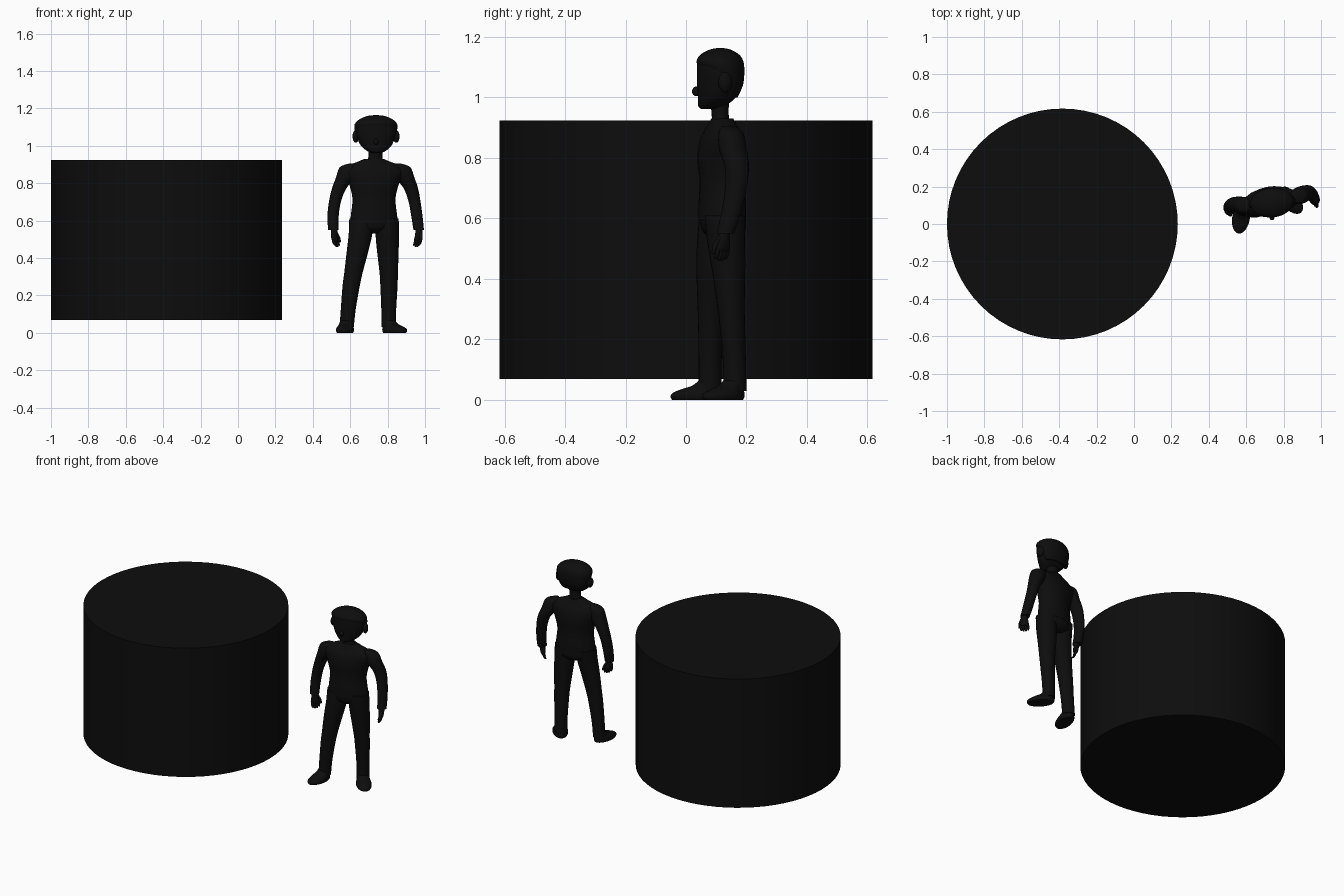
import bpy
import bmesh
from math import sin, cos, pi, radians
from mathutils import Matrix, Vector

default_cube = bpy.data.objects.get("Cube")
if default_cube:
    bpy.data.objects.remove(default_cube, do_unlink=True)

# One near-black colour throughout
black = bpy.data.materials.new("near_black")
black.use_nodes = True
colour = (.004, .004, .004, 1)
black.diffuse_color = colour
black.node_tree.nodes["Principled BSDF"].inputs["Base Color"].default_value = colour


def finish(name, bm, angle=50):
    """Turn a bmesh into a smooth shaded object."""
    bmesh.ops.recalc_face_normals(bm, faces=bm.faces)
    mesh = bpy.data.meshes.new(name)
    bm.to_mesh(mesh)
    bm.free()
    mesh.materials.append(black)
    obj = bpy.data.objects.new(name, mesh)
    bpy.context.collection.objects.link(obj)
    bpy.ops.object.select_all(action="DESELECT")
    obj.select_set(True)
    bpy.context.view_layer.objects.active = obj
    bpy.ops.object.shade_smooth_by_angle(angle=radians(angle))
    return obj


def refine(rings, steps):
    """Pass a smooth curve through the ring values."""
    rows = [Vector(ring) for ring in rings]
    result = []
    for i in range(len(rows) - 1):
        before = rows[max(i - 1, 0)]
        start, end = rows[i], rows[i + 1]
        after = rows[min(i + 2, len(rows) - 1)]
        for step in range(steps):
            t = step / steps
            leave, arrive = (end - before) / 2, (after - start) / 2
            offset = end - start
            result.append(start + leave * t
                          + (3 * offset - 2 * leave - arrive) * t * t
                          + (leave + arrive - 2 * offset) * t ** 3)
    return result + [rows[-1]]


def loft(name, rings, place=(0, 0, 0), yaw=0, sides=24, steps=4):
    """Skin elliptical level rings given as x, y, z, half width, half depth."""
    bm = bmesh.new()
    loops = []
    for x, y, z, wide, deep in refine(rings, steps):
        wide, deep = max(wide, .001), max(deep, .001)
        loops.append([bm.verts.new((x + wide * cos(2 * pi * k / sides),
                                    y + deep * sin(2 * pi * k / sides), z))
                      for k in range(sides)])
    for low, high in zip(loops, loops[1:]):
        for k in range(sides):
            n = (k + 1) % sides
            bm.faces.new((low[k], low[n], high[n], high[k]))
    bm.faces.new(loops[0])
    bm.faces.new(loops[-1])
    turn = Matrix.Translation(place) @ Matrix.Rotation(radians(yaw), 4, "Z")
    bmesh.ops.transform(bm, matrix=turn, verts=bm.verts)
    return finish(name, bm)


def ellipsoid(name, centre, size, yaw=0):
    bm = bmesh.new()
    bmesh.ops.create_uvsphere(bm, u_segments=20, v_segments=12, radius=1)
    shape = (Matrix.Translation(centre) @ Matrix.Rotation(radians(yaw), 4, "Z")
             @ Matrix.Diagonal((*size, 1)))
    bmesh.ops.transform(bm, matrix=shape, verts=bm.verts)
    return finish(name, bm)


def limb(name, path, radii):
    return loft(name, [(*point, *size) for point, size in zip(path, radii)])


# Large drum
bm = bmesh.new()
bmesh.ops.create_cone(bm, cap_ends=True, segments=64, radius1=.617, radius2=.617,
                      depth=.855, matrix=Matrix.Translation((-.383, 0, .497)))
finish("drum", bm)

# Jacket body, hem lip and pelvis, turned a little at the waist
body = (.727, .12, 0)
loft("jacket_body", [
    (0, 0, .595, .13, .077), (0, 0, .64, .124, .077), (0, 0, .72, .117, .074),
    (0, 0, .8, .137, .08), (0, 0, .86, .165, .07), (0, 0, .89, .15, .055),
    (0, 0, .91, .1, .045), (0, 0, .93, .05, .036)], body, 10)
loft("pelvis", [(0, .01, .53, .03, .04), (0, .005, .56, .11, .07),
                (0, 0, .61, .122, .074)], body, 10)

# Neck
loft("neck", [(.732, .117, .9, .05, .034), (.735, .113, .945, .037, .028),
              (.738, .11, 1, .042, .034)])

# Head, hair cap, ears and nose
head = (.738, .11, 0)
loft("head", [
    (0, -.03, .962, .025, .03), (0, -.025, .972, .05, .045),
    (0, -.008, 1, .082, .063), (0, 0, 1.04, .1, .074),
    (0, .004, 1.08, .11, .078), (0, .001, 1.12, .103, .073),
    (0, 0, 1.145, .075, .056), (0, 0, 1.158, .02, .02)], head, 5)
loft("hair", [
    (0, .03, 1.0, .075, .03), (0, .026, 1.04, .1, .052),
    (0, .014, 1.08, .113, .069), (0, .003, 1.115, .114, .078),
    (0, .002, 1.14, .09, .066), (0, .003, 1.158, .05, .035),
    (0, .003, 1.164, .005, .005)], head, 5)
for side, label in ((1, "left"), (-1, "right")):
    ellipsoid(label + "_ear", (.738 + side * .108, .12 + side * .01, 1.05),
              (.016, .024, .034), side * 25)
ellipsoid("nose", (.738, .034, 1.02), (.013, .014, .016))

# Sleeves, one radius list for both arms
sleeve = [(.015, .02), (.046, .04), (.05, .046), (.038, .04),
          (.032, .036), (.03, .033), (.028, .029)]
limb("right_sleeve", [
    (.61, .1, .905), (.59, .1, .885), (.574, .1, .83), (.54, .105, .77),
    (.518, .1, .7), (.508, .09, .62), (.51, .075, .55)], sleeve)
limb("left_sleeve", [
    (.855, .14, .905), (.875, .148, .885), (.893, .155, .83), (.925, .168, .77),
    (.944, .165, .7), (.957, .15, .62), (.966, .13, .55)], sleeve)


def hand(label, wrist, yaw):
    """Palm, four curled fingers and a thumb below the cuff."""
    loft(label + "_palm", [(0, 0, .02, .018, .018), (0, 0, -.015, .017, .022),
                           (-.003, 0, -.045, .015, .027), (-.005, 0, -.06, .01, .022)],
         wrist, yaw)
    for i in range(4):
        y, reach = (i - 1.5) * .014, .04 - abs(i - 1.5) * .006
        loft(f"{label}_finger_{i + 1}", [
            (-.004, y, -.045, .008, .008), (-.008, y, -.05 - reach / 2, .008, .008),
            (-.016, y, -.05 - reach, .006, .006), (-.018, y, -.054 - reach, .001, .001)],
            wrist, yaw, 10, 3)
    loft(label + "_thumb", [(0, -.015, -.012, .009, .009), (-.01, -.028, -.04, .009, .009),
                            (-.014, -.033, -.064, .006, .006),
                            (-.015, -.033, -.068, .001, .001)], wrist, yaw, 10, 3)


hand("right", (.515, .072, .55), 150)
hand("left", (.967, .125, .55), 40)

# Trousers, one radius list for both legs
trouser = [(.063, .066), (.063, .063), (.058, .056), (.049, .046),
           (.046, .042), (.04, .038), (.038, .038)]
limb("right_leg", [
    (.658, .11, .61), (.655, .1, .53), (.64, .09, .44), (.617, .084, .32),
    (.605, .082, .25), (.59, .08, .13), (.581, .08, .03)], trouser)
limb("left_leg", [
    (.796, .128, .61), (.798, .132, .53), (.801, .14, .44), (.806, .148, .32),
    (.807, .153, .25), (.806, .16, .13), (.805, .162, .03)], trouser)

# Shoes, toes spread outward
shoe = [(0, -.046, 0, .042, .079), (0, -.046, .01, .047, .084),
        (0, -.043, .022, .046, .081), (0, -.03, .035, .041, .064),
        (0, -.012, .047, .037, .045), (0, 0, .065, .034, .034)]
loft("right_shoe", shoe, (.58, .077, 0), -10)
loft("left_shoe", shoe, (.807, .158, 0), 42)
